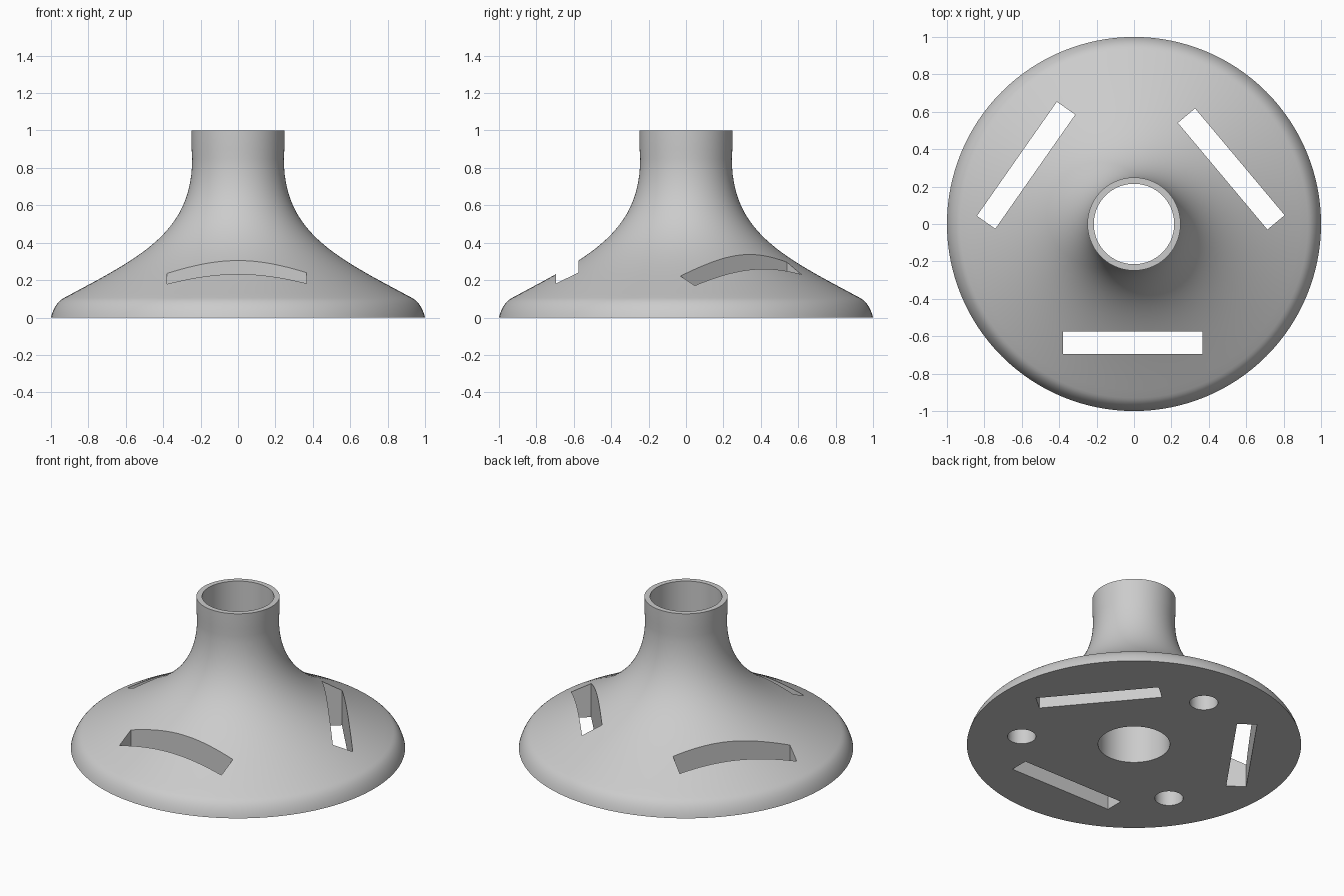
import bpy, bmesh
from math import radians, sin, cos
from mathutils import Matrix, Vector
from mathutils.geometry import interpolate_bezier

cube = bpy.data.objects.get("Cube")
if cube:
    bpy.data.objects.remove(cube, do_unlink=True)

grey = bpy.data.materials.new("light_grey")
grey.use_nodes = True
colour = (0.6, 0.6, 0.6, 1)
grey.diffuse_color = colour
grey.node_tree.nodes["Principled BSDF"].inputs["Base Color"].default_value = colour

SEGMENTS = 128
BORE = 0.215


def make_object(name, bm):
    bmesh.ops.recalc_face_normals(bm, faces=bm.faces)
    mesh = bpy.data.meshes.new(name)
    bm.to_mesh(mesh)
    bm.free()
    obj = bpy.data.objects.new(name, mesh)
    bpy.context.collection.objects.link(obj)
    mesh.materials.append(grey)
    return obj


def bezier(points, count):
    return [(p.x, p.y) for p in interpolate_bezier(*[Vector(p) for p in points], count)]


# Flared body profile: bore, neck, concave flare, rounded rim
flare = bezier([(0.245, 0.85), (0.245, 0.45), (0.53, 0.32), (0.93, 0.105)], 28)
rim = bezier([(0.93, 0.105), (0.97, 0.085), (0.99, 0.04), (1, 0)], 10)
profile = [(BORE, 0), (BORE, 1), (0.249, 1), (0.248, 0.9)] + flare + rim[1:]

bm = bmesh.new()
rings = []
for i in range(SEGMENTS):
    a = radians(360 * i / SEGMENTS)
    rings.append([bm.verts.new((r * cos(a), r * sin(a), z)) for r, z in profile])
for i, ring in enumerate(rings):
    following = rings[(i + 1) % SEGMENTS]
    for j in range(len(profile)):
        k = (j + 1) % len(profile)
        bm.faces.new((ring[j], following[j], following[k], ring[k]))
body = make_object("flared_base", bm)

# Cutter: three through slots and three blind holes in the underside
bm = bmesh.new()
for x, y, angle in [(-0.007, -0.635, 0), (0.52, 0.294, -50), (-0.577, 0.314, 55)]:
    place = (Matrix.Translation((x, y, 0.3)) @ Matrix.Rotation(radians(angle), 4, "Z")
             @ Matrix.Diagonal((0.745, 0.12, 1, 1)))
    bmesh.ops.create_cube(bm, size=1, matrix=place)
for x, y in [(0, 0.65), (0.575, -0.36), (-0.575, -0.36)]:
    bmesh.ops.create_cone(bm, cap_ends=True, segments=48, radius1=0.085, radius2=0.085,
                          depth=0.26, matrix=Matrix.Translation((x, y, 0)))
cutter = make_object("slot_and_hole_cutter", bm)
cutter.hide_render = True

# Apply the cut, then discard the cutter
cut = body.modifiers.new("openings", "BOOLEAN")
cut.operation = "DIFFERENCE"
cut.solver = "EXACT"
cut.object = cutter
bpy.ops.object.select_all(action="DESELECT")
body.select_set(True)
bpy.context.view_layer.objects.active = body
bpy.ops.object.modifier_apply(modifier=cut.name)
bpy.data.objects.remove(cutter, do_unlink=True)
bpy.ops.object.shade_smooth_by_angle(angle=radians(30))
